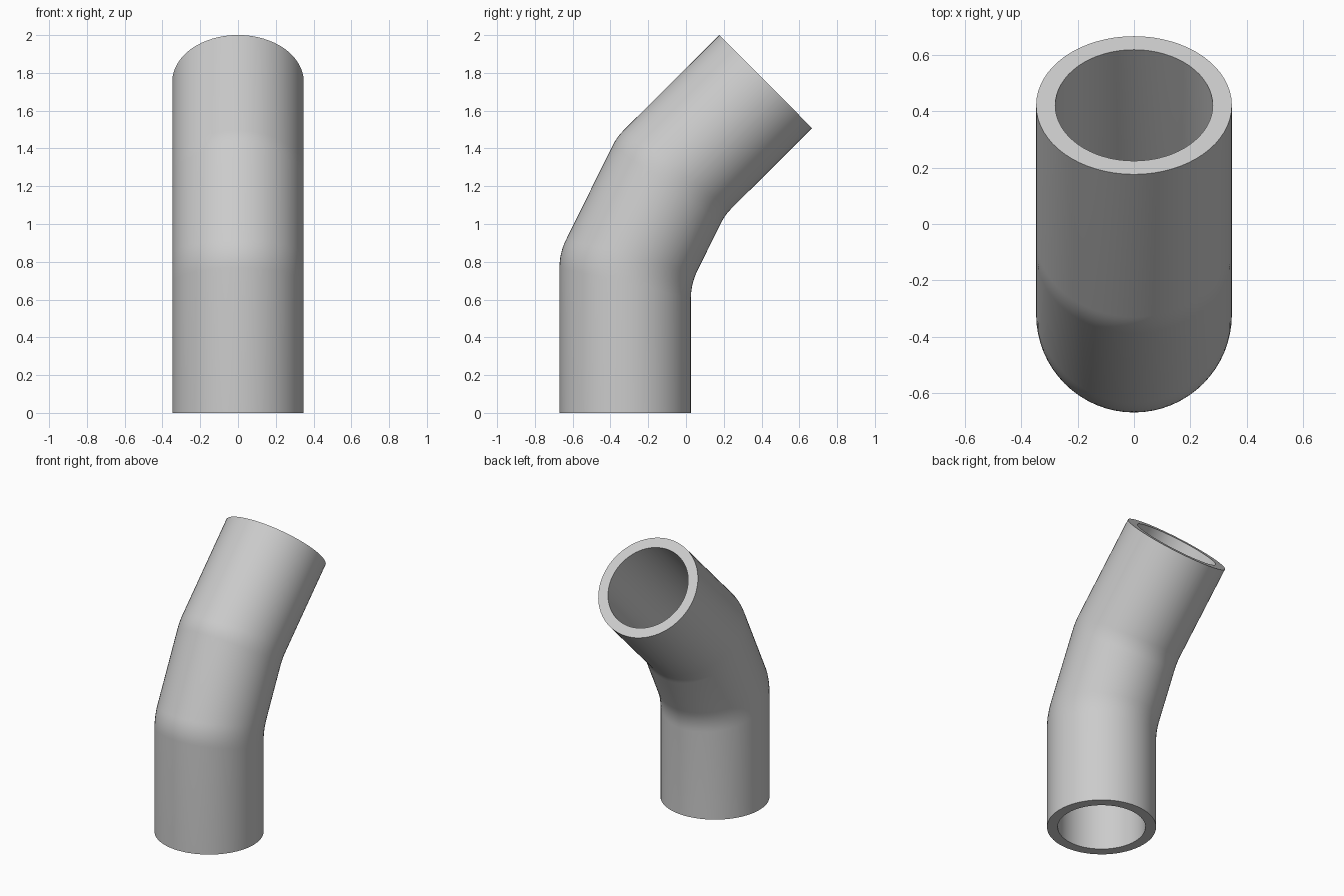
import bpy, bmesh, math
from mathutils import Vector

if "Cube" in bpy.data.objects:
    bpy.data.objects.remove(bpy.data.objects["Cube"])

OUTER, INNER, SIDES, STEPS = 0.348, 0.28, 64, 6

# Pipe centreline: start, two mitred corners, end
path = [Vector(p) for p in ((0, -0.322, 0), (0, -0.322, 0.765),
                            (0, -0.08, 1.254), (0, 0.422, 1.754))]
round_width = [0, 0.078, 0.05, 0]
dirs = [(b - a).normalized() for a, b in zip(path, path[1:])]
dirs = [dirs[0]] + dirs + [dirs[-1]]


def wall_line(angle, radius):
    """One lengthwise line of the wall, with its mitred corners rounded."""
    line = []
    for i, centre in enumerate(path):
        d0, d1 = dirs[i], dirs[i + 1]
        side = Vector((1, 0, 0))
        across = d0.cross(side)
        offset = radius * (math.cos(angle) * side + math.sin(angle) * across)
        # Slide the point along the tube onto the mitre plane
        normal = d0 + d1
        corner = centre + offset - d0 * (offset.dot(normal) / d0.dot(normal))
        if round_width[i] == 0:
            line.append(corner)
            continue
        start, end = corner - d0 * round_width[i], corner + d1 * round_width[i]
        for k in range(STEPS + 1):
            t = k / STEPS
            line.append(start * (1 - t) ** 2 + corner * 2 * t * (1 - t) + end * t ** 2)
    return line


# Closed loops: up the outer wall, across the rim, down the inner wall
bm = bmesh.new()
loops = []
for s in range(SIDES):
    a = 2 * math.pi * s / SIDES
    points = wall_line(a, OUTER) + wall_line(a, INNER)[::-1]
    loops.append([bm.verts.new(p) for p in points])
for s in range(SIDES):
    here, after = loops[s], loops[(s + 1) % SIDES]
    for j in range(len(here)):
        k = (j + 1) % len(here)
        bm.faces.new((here[j], after[j], after[k], here[k]))
bmesh.ops.recalc_face_normals(bm, faces=bm.faces)

mesh = bpy.data.meshes.new("bent_pipe")
bm.to_mesh(mesh)
bm.free()
pipe = bpy.data.objects.new("bent_pipe", mesh)
bpy.context.collection.objects.link(pipe)

# Plain grey surface
grey = bpy.data.materials.new("light_grey")
grey.use_nodes = True
colour = (0.6, 0.6, 0.6, 1)
grey.diffuse_color = colour
grey.node_tree.nodes["Principled BSDF"].inputs["Base Color"].default_value = colour
mesh.materials.append(grey)

# Smooth walls with crisp rims
bpy.ops.object.select_all(action="DESELECT")
pipe.select_set(True)
bpy.context.view_layer.objects.active = pipe
bpy.ops.object.shade_smooth_by_angle(angle=math.radians(30))
